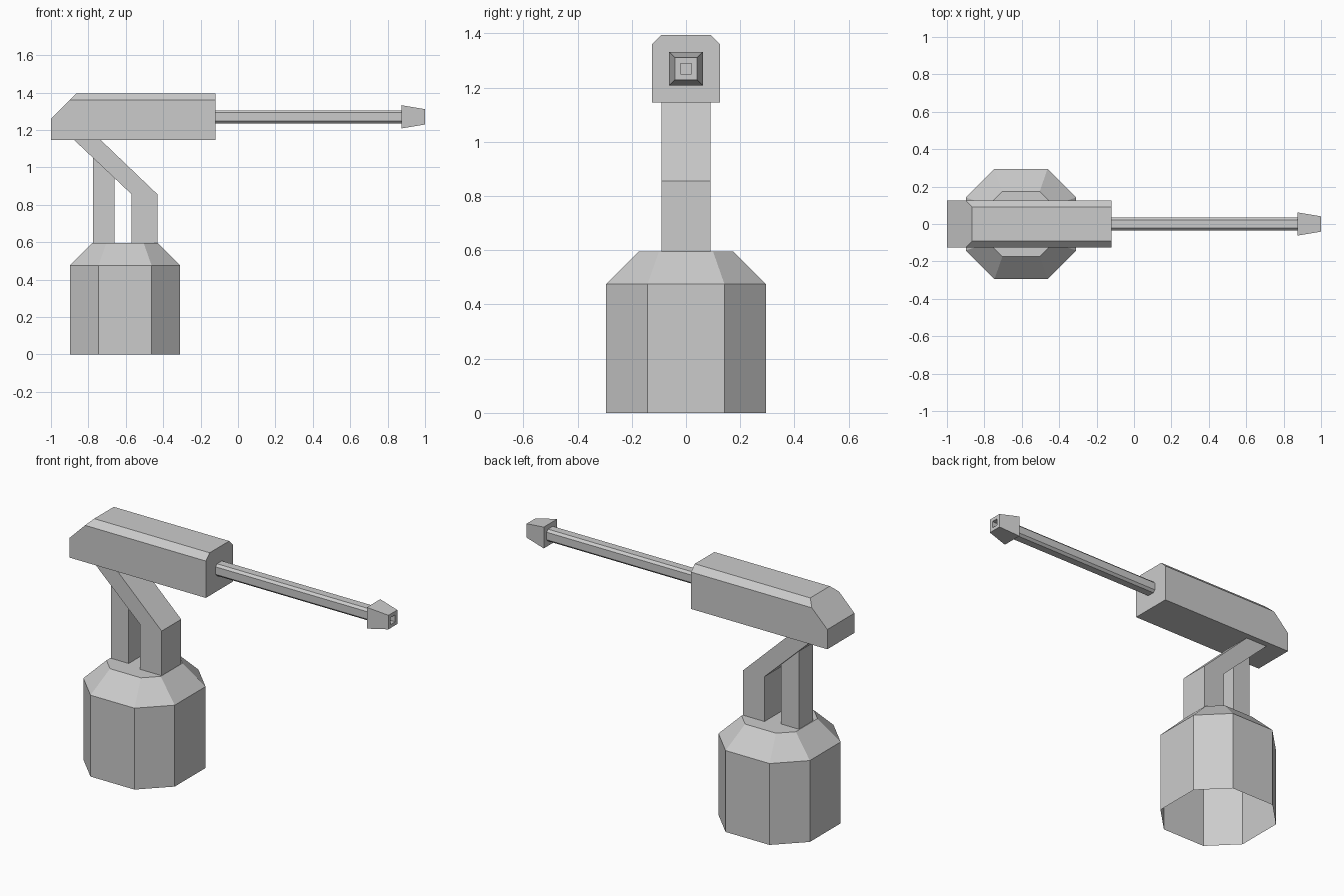
import bpy, bmesh
from mathutils import Vector

if "Cube" in bpy.data.objects:
    bpy.data.objects.remove(bpy.data.objects["Cube"])


def finish(bm, name):
    bmesh.ops.recalc_face_normals(bm, faces=bm.faces)
    me = bpy.data.meshes.new(name)
    bm.to_mesh(me)
    bm.free()
    ob = bpy.data.objects.new(name, me)
    bpy.context.collection.objects.link(ob)
    return ob


def loft(name, rings, cap_start=True, cap_end=True):
    """Bridge successive rings of equal point count."""
    bm = bmesh.new()
    loops = [[bm.verts.new(p) for p in r] for r in rings]
    n = len(rings[0])
    for a, b in zip(loops, loops[1:]):
        for i in range(n):
            j = (i + 1) % n
            bm.faces.new((a[i], a[j], b[j], b[i]))
    if cap_start:
        bm.faces.new(loops[0])
    if cap_end:
        bm.faces.new(loops[-1])
    return finish(bm, name)


def octagon(h, c):
    return [(h, -c), (h, c), (c, h), (-c, h), (-h, c), (-h, -c), (-c, -h), (c, -h)]


def square(h):
    return [(-h, -h), (h, -h), (h, h), (-h, h)]


def slab(name, profile, half):
    """Extrude an XZ profile symmetrically in Y."""
    return loft(name, [[(x, y, z) for x, z in profile] for y in (-half, half)])


# Pedestal: eight-sided, sloped shoulder, open underneath
CX = -0.604
loft("pedestal", [[(CX + x, y, z) for x, y in octagon(h, c)]
                  for h, c, z in ((0.295, 0.142, 0), (0.295, 0.142, 0.475),
                                  (0.175, 0.10, 0.595))], cap_start=False)

# Bent main arm and thinner rear strut
slab("bent_arm", [(-0.57, 0.595), (-0.43, 0.595), (-0.43, 0.855),
                  (-0.735, 1.147), (-0.877, 1.147), (-0.57, 0.857)], 0.09)
slab("rear_strut", [(-0.775, 0.595), (-0.66, 0.595), (-0.66, 0.943),
                    (-0.775, 1.051)], 0.065)

# Housing: sloped rear, chamfered upper edges
bm = bmesh.new()
for s in (-1, 1):
    for x, y, z in ((-1, .125, 1.145), (-.12, .125, 1.145), (-1, .125, 1.26),
                    (-.12, .125, 1.36), (-.12, .09, 1.395),
                    (-.9, .125, 1.36), (-.865, .09, 1.395)):
        bm.verts.new((x, s * y, z))
bmesh.ops.convex_hull(bm, input=bm.verts)
bmesh.ops.dissolve_limit(bm, angle_limit=0.02, verts=bm.verts, edges=bm.edges)
finish(bm, "housing")

# Barrel and hollow flared muzzle along X
CZ = 1.27
loft("barrel", [[(x, y, CZ + z) for y, z in octagon(0.035, 0.022)]
                for x in (-0.12, 0.875)])
loft("muzzle", [[(x, y, CZ + z) for y, z in square(h)]
                for x, h in ((0.875, 0.062), (1.0, 0.041), (1.0, 0.02), (0.95, 0.02))])
